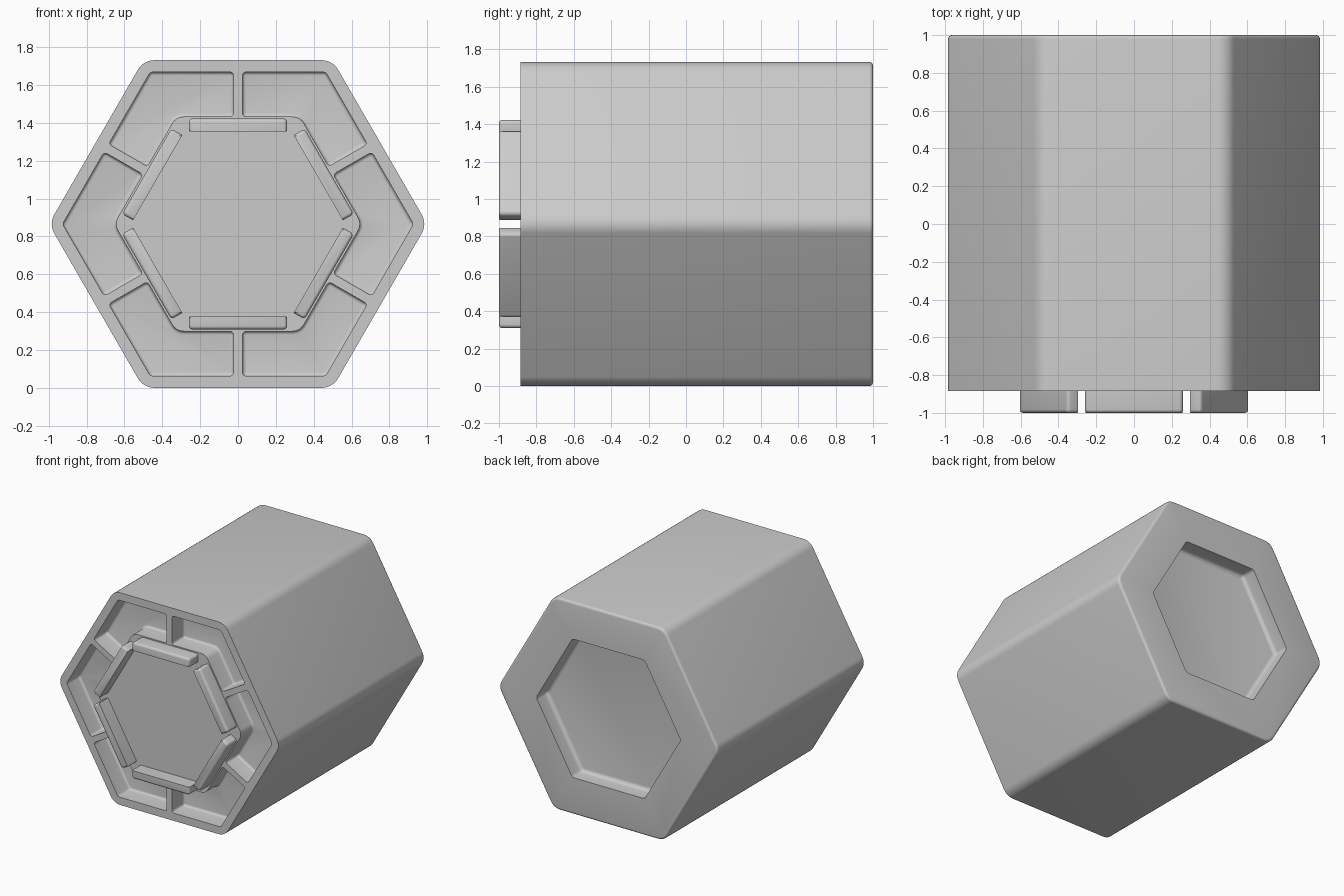
import bpy, bmesh
from math import sin, cos, radians, sqrt
from mathutils import Vector, Matrix

cube = bpy.data.objects.get("Cube")
if cube:
    bpy.data.objects.remove(cube, do_unlink=True)

MID = 0.866          # height of the long axis
FRONT, BACK = -0.885, 1.0
grey = bpy.data.materials.new("plain grey")
grey.use_nodes = True
grey.diffuse_color = (0.6, 0.6, 0.6, 1)
grey.node_tree.nodes["Principled BSDF"].inputs["Base Color"].default_value = (0.6, 0.6, 0.6, 1)


def rounded(points, radii, steps=6):
    """Outline with each corner replaced by an arc."""
    out = []
    for i, (p, r) in enumerate(zip(points, radii)):
        p = Vector(p)
        a = (Vector(points[i - 1]) - p).normalized()
        b = (Vector(points[(i + 1) % len(points)]) - p).normalized()
        half = a.angle(b) / 2
        centre = p + (a + b).normalized() * r / sin(half)
        start = p + a * r / abs(sin(half) / cos(half)) - centre
        end = p + b * r / abs(sin(half) / cos(half)) - centre
        for k in range(steps + 1):
            t = k / steps
            out.append(centre + start.lerp(end, t).normalized() * r)
    return out


def hexagon(apothem, radius):
    c = apothem * 2 / sqrt(3)
    pts = [(c * cos(radians(60 * i)), c * sin(radians(60 * i))) for i in range(6)]
    return rounded(pts, [radius] * 6)


def prism(name, outline, y0, y1, bevel=0.0, bevel_y=None, keep=None, turn=0):
    """Extrude an x-z outline from y0 to y1 and round the rim lying at bevel_y."""
    bm = bmesh.new()
    face = bm.faces.new([bm.verts.new((p.x, y0, p.y)) for p in outline])
    ext = bmesh.ops.extrude_face_region(bm, geom=[face])["geom"]
    for v in ext:
        if isinstance(v, bmesh.types.BMVert):
            v.co.y = y1
    bmesh.ops.recalc_face_normals(bm, faces=bm.faces)
    if bevel:
        rim = [e for e in bm.edges if all(abs(v.co.y - bevel_y) < 1e-5 for v in e.verts)
               and (keep is None or keep(e))]
        bmesh.ops.bevel(bm, geom=rim, offset=bevel, offset_type='OFFSET',
                        segments=4, profile=0.5, affect='EDGES')
    bm.transform(Matrix.Translation((0, 0, MID)) @ Matrix.Rotation(radians(turn), 4, 'Y'))
    mesh = bpy.data.meshes.new(name)
    bm.to_mesh(mesh)
    bm.free()
    mesh.materials.append(grey)
    ob = bpy.data.objects.new(name, mesh)
    bpy.context.collection.objects.link(ob)
    return ob


def smooth(ob):
    bpy.ops.object.select_all(action='DESELECT')
    ob.select_set(True)
    bpy.context.view_layer.objects.active = ob
    bpy.ops.object.shade_smooth_by_angle(angle=radians(35))


# Body: long hexagonal block with softened corners and back rim
body = prism("body", hexagon(0.866, 0.1), FRONT, BACK, 0.02, BACK)

# Back recess
cutters = [prism("back_recess_cutter", hexagon(0.565, 0.035), BACK - 0.13, BACK + 0.1,
                 0.03, BACK - 0.13)]

# Front pockets: each wraps one corner, with ribs left between neighbours
OUTER, INNER, RIB = 0.803, 0.567, 0.024
u = Vector((cos(radians(60)), sin(radians(60))))     # corner direction
s = Vector((u.y, -u.x))


def mirrored(p):
    d = Vector(p)
    return 2 * d.dot(u) * u - d


half = [(RIB, INNER), (RIB, OUTER)]
corners = (half + [tuple(u * OUTER * 2 / sqrt(3))]
           + [tuple(mirrored(p)) for p in reversed(half)]
           + [tuple(u * INNER * 2 / sqrt(3))])
pocket = rounded(corners, [0.02, 0.02, 0.025, 0.02, 0.02, 0.07])
FLOOR = FRONT + 0.155
for i in range(6):
    cutters.append(prism(f"pocket_cutter_{i + 1}", pocket, FRONT - 0.1, FLOOR,
                         0.018, FLOOR, turn=60 * i))

for c in cutters:
    m = body.modifiers.new(c.name, 'BOOLEAN')
    m.operation, m.solver, m.object = 'DIFFERENCE', 'EXACT', c
bpy.context.view_layer.update()
cut = bpy.data.meshes.new_from_object(
    body.evaluated_get(bpy.context.evaluated_depsgraph_get()))
body.modifiers.clear()
body.data = cut
for c in cutters:
    bpy.data.objects.remove(c, do_unlink=True)
smooth(body)

# Clips: six bars ringed on the raised centre, rounded on the outer front edge and ends
bar = rounded([(-0.26, 0.49), (0.26, 0.49), (0.26, 0.557), (-0.26, 0.557)],
              [0.004, 0.004, 0.02, 0.02], 4)


def not_inner(e):
    return min(v.co.z for v in e.verts) > 0.4901 or max(v.co.z for v in e.verts) > 0.4945


for i in range(6):
    smooth(prism(f"clip_{i + 1}", bar, -1.0, FRONT + 0.01, 0.018, -1.0, not_inner, 60 * i))
